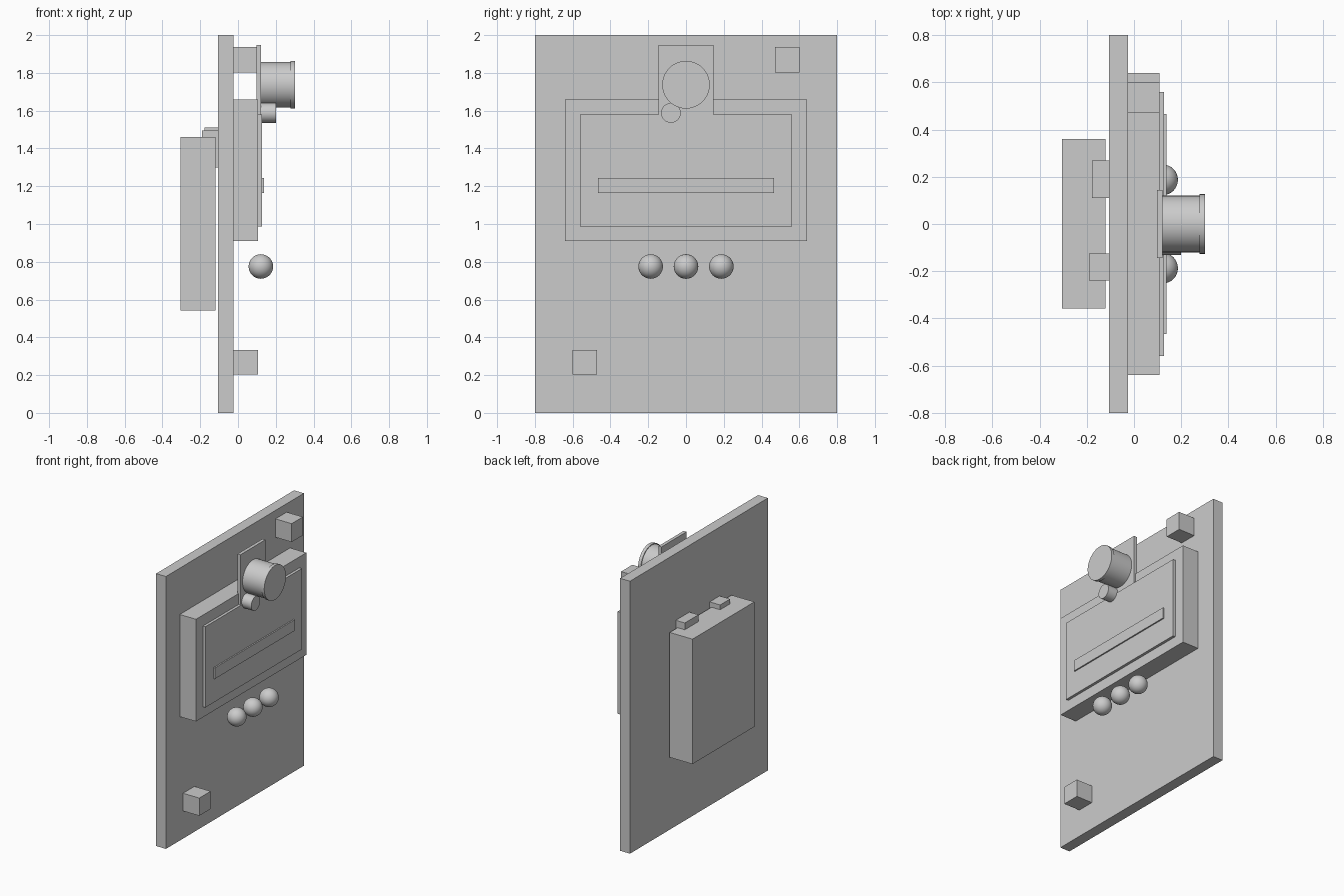
import bpy
from math import pi, radians

if "Cube" in bpy.data.objects:
    bpy.data.objects.remove(bpy.data.objects["Cube"], do_unlink=True)

grey = bpy.data.materials.new("plain grey")
grey.use_nodes = True
grey.diffuse_color = (0.6, 0.6, 0.6, 1)
grey.node_tree.nodes["Principled BSDF"].inputs["Base Color"].default_value = (0.6, 0.6, 0.6, 1)


def finish(name, smooth=False):
    obj = bpy.context.object
    obj.name = name
    obj.data.materials.append(grey)
    if smooth:
        bpy.ops.object.shade_smooth_by_angle(angle=radians(35))
    return obj


def box(name, x, y, z):
    """Box from its (low, high) limits on each axis."""
    limits = (x, y, z)
    bpy.ops.mesh.primitive_cube_add(size=1, location=[(a + b) / 2 for a, b in limits])
    obj = finish(name)
    size = [b - a for a, b in limits]
    for v in obj.data.vertices:
        v.co = [c * s for c, s in zip(v.co, size)]
    return obj


def cylinder(name, x, y, z, radius):
    """Cylinder lying along x between two limits."""
    bpy.ops.mesh.primitive_cylinder_add(
        vertices=48, radius=radius, depth=x[1] - x[0],
        location=((x[0] + x[1]) / 2, y, z), rotation=(0, pi / 2, 0))
    return finish(name, True)


PANEL_FRONT, PANEL_BACK, BLOCK_FRONT = -0.025, -0.105, 0.107

# Upright panel with the raised housing and its layered face
box("panel", (PANEL_BACK, PANEL_FRONT), (-0.8, 0.8), (0, 2))
box("housing", (PANEL_FRONT, BLOCK_FRONT), (-0.64, 0.64), (0.91, 1.66))
box("face_plate", (BLOCK_FRONT, 0.127), (-0.56, 0.56), (0.987, 1.58))
box("slot_strip", (0.127, 0.137), (-0.465, 0.465), (1.163, 1.244))

# Opposite corner blocks
box("upper_corner_block", (PANEL_FRONT, BLOCK_FRONT), (0.47, 0.6), (1.803, 1.938))
box("lower_corner_block", (PANEL_FRONT, BLOCK_FRONT), (-0.602, -0.47), (0.203, 0.333))

# Lens assembly on its mounting plate
box("lens_plate", (0.097, 0.121), (-0.145, 0.145), (1.53, 1.948))
cylinder("lens_barrel", (0.121, 0.285), 0, 1.737, 0.12)
cylinder("lens_rim", (0.278, 0.301), 0, 1.737, 0.126)
cylinder("small_sensor", (0.121, 0.2), -0.08, 1.588, 0.052)

# Row of round buttons
for i, side in enumerate((-1, 0, 1)):
    bpy.ops.mesh.primitive_uv_sphere_add(
        segments=32, ring_count=16, radius=0.065, location=(0.121, side * 0.187, 0.775))
    finish(f"button_{i + 1}", True)

# Rear pack and the two connectors above it
box("rear_pack", (-0.305, -0.12), (-0.358, 0.36), (0.543, 1.46))
box("left_connector", (-0.178, PANEL_BACK), (0.11, 0.268), (1.31, 1.51))
box("right_connector", (-0.19, PANEL_BACK), (-0.24, -0.125), (1.3, 1.495))
